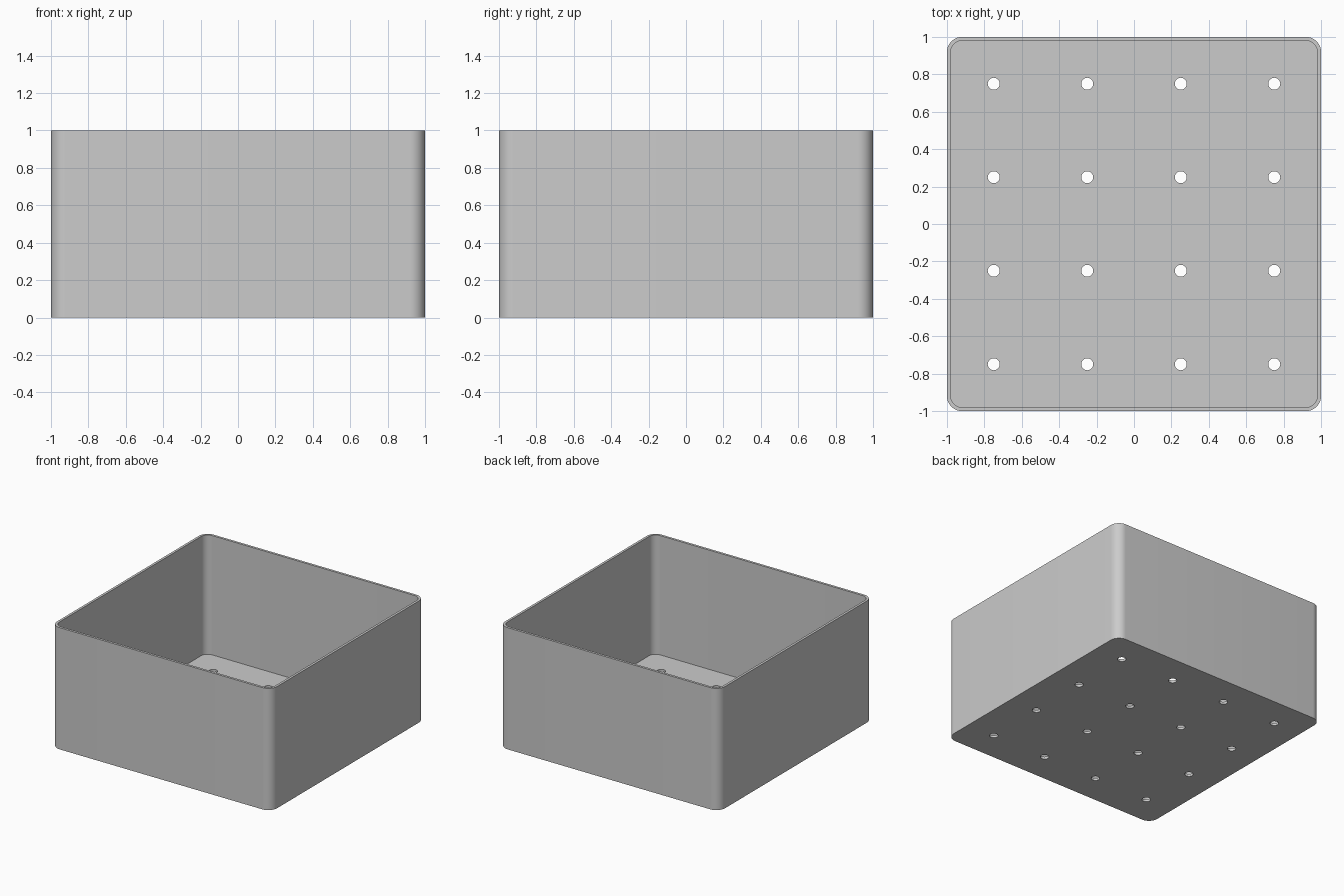
import bpy, bmesh
from math import cos, sin, pi

cube = bpy.data.objects.get("Cube")
if cube:
    bpy.data.objects.remove(cube, do_unlink=True)

WALL = 0.02
FLOOR = 0.02
RADIUS = 0.08
HOLE_RADIUS = 0.032

grey = bpy.data.materials.new("light grey")
grey.use_nodes = True
grey.diffuse_color = (0.6, 0.6, 0.6, 1)
grey.node_tree.nodes["Principled BSDF"].inputs["Base Color"].default_value = (0.6, 0.6, 0.6, 1)


def rounded_square(half, radius, steps=12):
    """Outline of a square with rounded corners."""
    points = []
    for corner, (sx, sy) in enumerate([(1, 1), (-1, 1), (-1, -1), (1, -1)]):
        for i in range(steps + 1):
            a = (corner + i / steps) * pi / 2
            points.append((sx * (half - radius) + radius * cos(a),
                           sy * (half - radius) + radius * sin(a)))
    return points


def prism(name, outlines, bottom, top):
    """Extrude closed outlines into one solid object."""
    bm = bmesh.new()
    for outline in outlines:
        face = bm.faces.new([bm.verts.new((x, y, bottom)) for x, y in outline])
        raised = bmesh.ops.extrude_face_region(bm, geom=[face], use_keep_orig=True)["geom"]
        for v in raised:
            if isinstance(v, bmesh.types.BMVert):
                v.co.z = top
    bmesh.ops.recalc_face_normals(bm, faces=bm.faces)
    mesh = bpy.data.meshes.new(name)
    bm.to_mesh(mesh)
    bm.free()
    mesh.materials.append(grey)
    obj = bpy.data.objects.new(name, mesh)
    bpy.context.collection.objects.link(obj)
    return obj


# Open box with rounded upright corners
box = prism("planter_box", [rounded_square(1, RADIUS)], 0, 1)

# Cutters for the inside and the grid of drain holes
cavity = prism("cavity_cutter", [rounded_square(1 - WALL, RADIUS - WALL)], FLOOR, 1.2)
grid = [-0.75, -0.25, 0.25, 0.75]
circle = [(HOLE_RADIUS * cos(i * pi / 16), HOLE_RADIUS * sin(i * pi / 16)) for i in range(32)]
holes = prism("drain_hole_cutter",
              [[(x + cx, y + cy) for x, y in circle] for cx in grid for cy in grid],
              -0.1, 0.1)

bpy.context.view_layer.objects.active = box
for cutter in (cavity, holes):
    mod = box.modifiers.new(cutter.name, "BOOLEAN")
    mod.operation = "DIFFERENCE"
    mod.solver = "EXACT"
    mod.object = cutter
    bpy.ops.object.modifier_apply(modifier=mod.name)
    bpy.data.objects.remove(cutter, do_unlink=True)

# Smooth the rounded corners, keep rims sharp
bpy.ops.object.select_all(action="DESELECT")
box.select_set(True)
bpy.ops.object.shade_smooth_by_angle(angle=pi / 6)
